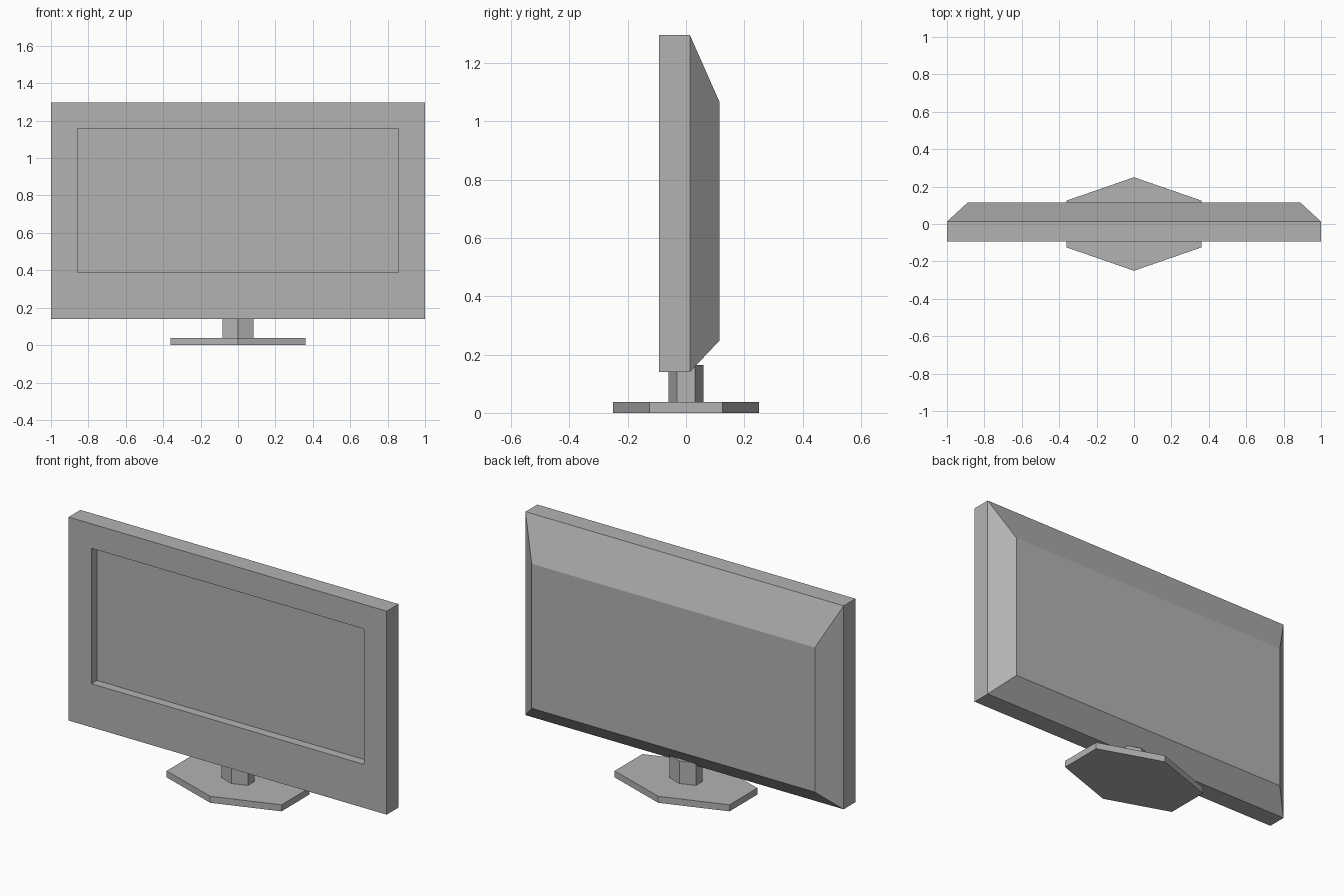
import bpy
import bmesh

cube = bpy.data.objects.get("Cube")
if cube:
    bpy.data.objects.remove(cube, do_unlink=True)

GREY = (0.45, 0.45, 0.45, 1)
grey = bpy.data.materials.new("grey plastic")
grey.use_nodes = True
grey.diffuse_color = GREY
grey.node_tree.nodes["Principled BSDF"].inputs["Base Color"].default_value = GREY


def loft(name, rings):
    """Join equal-sized rings of points with quads and cap both ends."""
    bm = bmesh.new()
    loops = [[bm.verts.new(p) for p in ring] for ring in rings]
    for a, b in zip(loops, loops[1:]):
        for i in range(len(a)):
            j = (i + 1) % len(a)
            bm.faces.new((a[i], a[j], b[j], b[i]))
    bm.faces.new(loops[0])
    bm.faces.new(loops[-1])
    bmesh.ops.recalc_face_normals(bm, faces=bm.faces)
    mesh = bpy.data.meshes.new(name)
    bm.to_mesh(mesh)
    bm.free()
    mesh.materials.append(grey)
    obj = bpy.data.objects.new(name, mesh)
    bpy.context.collection.objects.link(obj)
    return obj


def rect(half_x, y, z0, z1):
    return [(-half_x, y, z0), (half_x, y, z0), (half_x, y, z1), (-half_x, y, z1)]


def hexagon(half_x, side_y, tip_y, z):
    return [(half_x, -side_y, z), (half_x, side_y, z), (0, tip_y, z),
            (-half_x, side_y, z), (-half_x, -side_y, z), (0, -tip_y, z)]


# Housing: recessed screen, flat bezel, straight rim, tapered back
loft("screen_housing", [
    rect(0.857, -0.043, 0.387, 1.157),
    rect(0.857, -0.093, 0.387, 1.157),
    rect(1.0, -0.093, 0.14, 1.296),
    rect(1.0, 0.013, 0.14, 1.296),
    rect(0.89, 0.114, 0.247, 1.068),
])

# Stand: six-sided foot and neck
loft("stand_foot", [hexagon(0.361, 0.125, 0.25, z) for z in (0, 0.037)])
loft("stand_neck", [hexagon(0.084, 0.03, 0.06, z) for z in (0.037, 0.165)])
